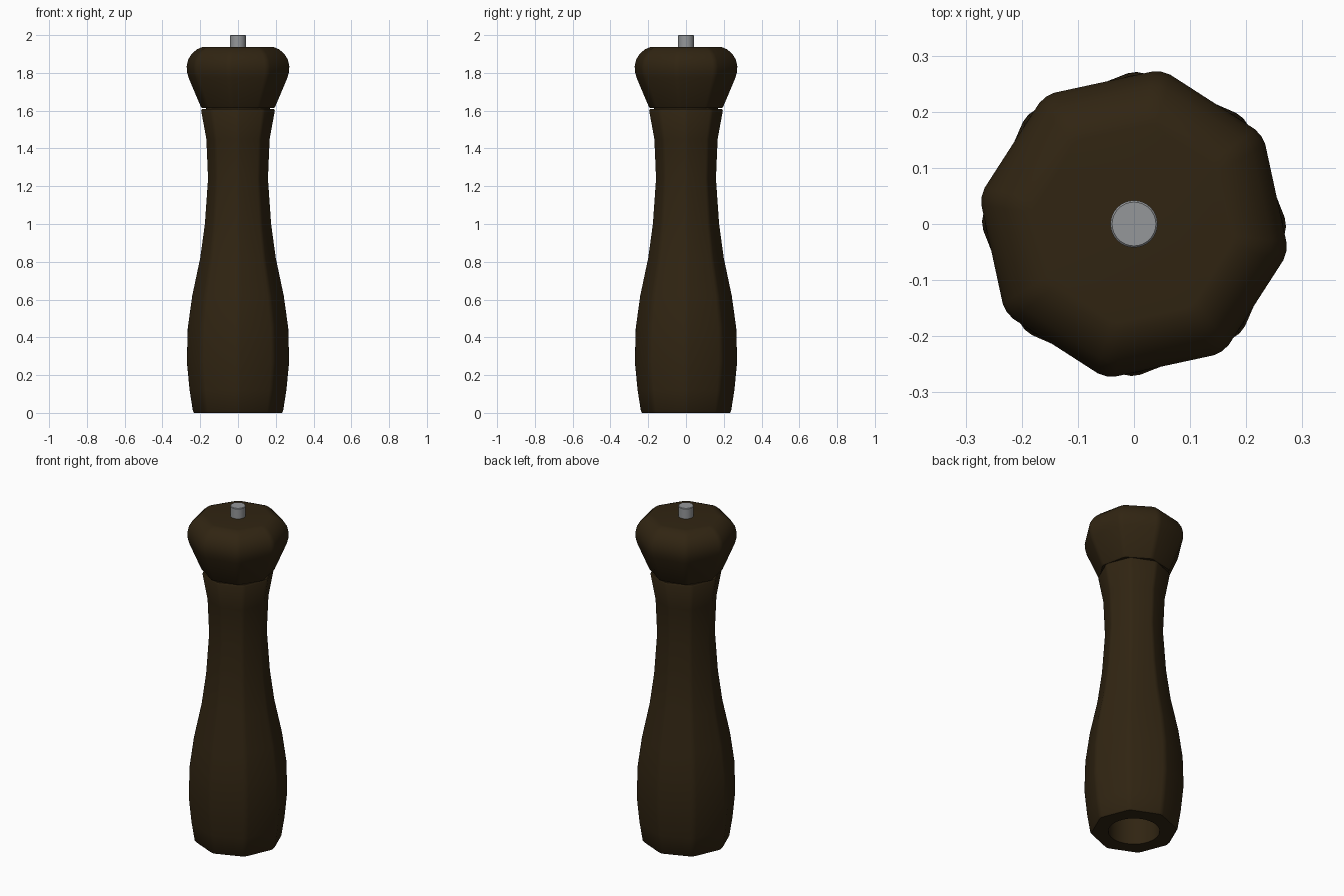
import bpy, bmesh
from math import cos, sin, pi, radians

cube = bpy.data.objects.get("Cube")
if cube:
    bpy.data.objects.remove(cube, do_unlink=True)


def material(name, colour, metallic=0.0):
    mat = bpy.data.materials.new(name)
    mat.use_nodes = True
    mat.diffuse_color = (*colour, 1)
    bsdf = mat.node_tree.nodes["Principled BSDF"]
    bsdf.inputs["Base Color"].default_value = (*colour, 1)
    bsdf.inputs["Roughness"].default_value = 0.5
    return mat


wood = material("dark wood", (0.030, 0.018, 0.006))
steel = material("brushed steel", (0.30, 0.31, 0.32))


def ring(bm, radius, z, sides, turn, soft):
    """Polygon ring; soft > 0 rounds each corner with three points."""
    offsets = (-soft, 0, soft) if soft else (0,)
    apothem = radius * cos(pi / sides)
    verts = []
    for k in range(sides):
        for off in offsets:
            r = radius
            if off:
                r = apothem / cos(pi / sides - abs(off))
            elif soft:
                r = radius * 0.985
            a = turn + 2 * pi * k / sides + off
            verts.append(bm.verts.new((r * cos(a), r * sin(a), z)))
    return verts


def lathe(name, profile, sides, turn, mat, soft=0.0, bore=None):
    """Stack rings along a (radius, z) profile; bore = (radius, depth) from below."""
    bm = bmesh.new()
    rings = [ring(bm, r, z, sides, turn, soft) for r, z in profile]
    n = len(rings[0])
    for low, high in zip(rings, rings[1:]):
        for i in range(n):
            j = (i + 1) % n
            bm.faces.new((low[i], low[j], high[j], high[i]))
    bm.faces.new(rings[-1])
    if bore:
        radius, depth = bore
        mouth = ring(bm, radius, profile[0][1], 48, turn, 0)
        roof = ring(bm, radius, depth, 48, turn, 0)
        loops = []
        for loop in (rings[0], mouth):
            for a, b in zip(loop, loop[1:] + loop[:1]):
                loops.append(bm.edges.get((a, b)) or bm.edges.new((a, b)))
        bmesh.ops.triangle_fill(bm, edges=loops, use_beauty=True)
        for i in range(48):
            j = (i + 1) % 48
            bm.faces.new((mouth[j], mouth[i], roof[i], roof[j]))
        bm.faces.new(roof[::-1])
    else:
        bm.faces.new(rings[0][::-1])
    bmesh.ops.recalc_face_normals(bm, faces=bm.faces)
    mesh = bpy.data.meshes.new(name)
    bm.to_mesh(mesh)
    bm.free()
    mesh.materials.append(mat)
    obj = bpy.data.objects.new(name, mesh)
    bpy.context.collection.objects.link(obj)
    bpy.ops.object.select_all(action="DESELECT")
    obj.select_set(True)
    bpy.context.view_layer.objects.active = obj
    bpy.ops.object.shade_smooth_by_angle(angle=radians(40))
    return obj


# Eight-sided body with a waisted neck and a hollow foot
body_profile = [(0.235, 0), (0.242, 0.008), (0.26, 0.12), (0.275, 0.27),
                (0.27, 0.45), (0.246, 0.62), (0.203, 0.82), (0.178, 1.0),
                (0.161, 1.24), (0.17, 1.45), (0.198, 1.6), (0.193, 1.609)]
lathe("mill_body", body_profile, 8, radians(-1), wood, 0.06, (0.14, 0.5))

# Short spindle joining body and head
lathe("neck_spindle", [(0.17, 1.6), (0.17, 1.63)], 32, 0, wood)

# Head, turned a little against the body
head_profile = [(0.196, 1.613), (0.203, 1.621), (0.27, 1.775), (0.278, 1.805),
                (0.28, 1.835), (0.272, 1.87), (0.253, 1.9), (0.225, 1.924),
                (0.197, 1.936), (0.18, 1.938)]
lathe("mill_head", head_profile, 8, radians(-10.3), wood, 0.06)

# Steel adjusting knob
knob_profile = [(0.042, 1.93), (0.042, 1.997), (0.039, 2.0)]
lathe("knob", knob_profile, 32, 0, steel)
